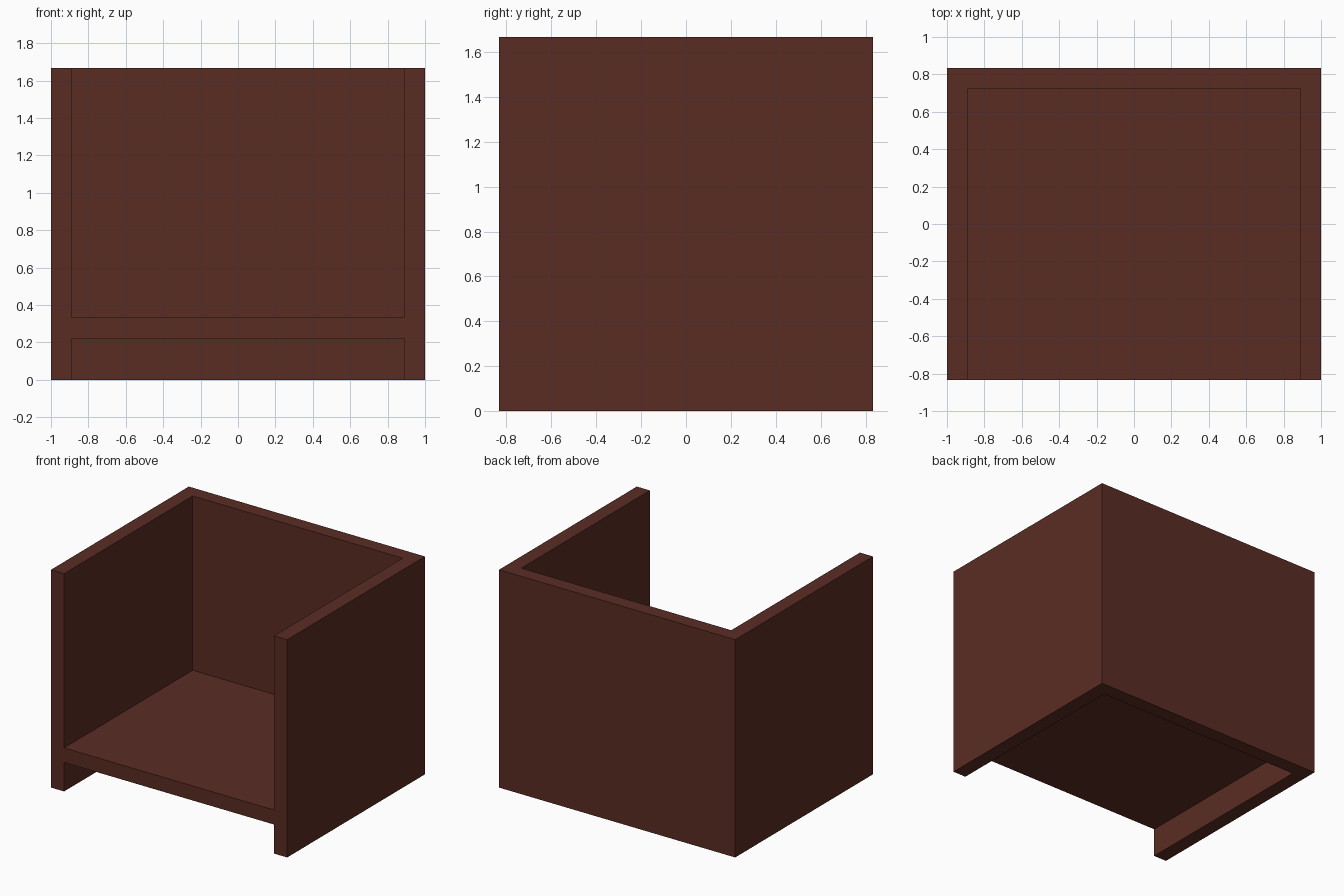
import bpy, bmesh

if "Cube" in bpy.data.objects:
    bpy.data.objects.remove(bpy.data.objects["Cube"])

W, D, H, T = 1.0, 0.8333, 1.6667, 0.1111   # half width, half depth, height, board thickness
SEAT_LOW, SEAT_TOP = 0.2222, 0.3333

wood = bpy.data.materials.new("dark red brown")
wood.diffuse_color = (0.102, 0.0252, 0.0168, 1)
wood.use_nodes = True
wood.node_tree.nodes["Principled BSDF"].inputs["Base Color"].default_value = wood.diffuse_color


def extrude_profile(name, points, z0, z1):
    """Extrude a flat x-y outline from z0 up to z1."""
    bm = bmesh.new()
    face = bm.faces.new([bm.verts.new((x, y, z0)) for x, y in points])
    new = bmesh.ops.extrude_face_region(bm, geom=[face])["geom"]
    bmesh.ops.translate(bm, vec=(0, 0, z1 - z0),
                        verts=[v for v in new if isinstance(v, bmesh.types.BMVert)])
    bmesh.ops.recalc_face_normals(bm, faces=bm.faces)
    mesh = bpy.data.meshes.new(name)
    bm.to_mesh(mesh)
    bm.free()
    mesh.materials.append(wood)
    obj = bpy.data.objects.new(name, mesh)
    bpy.context.collection.objects.link(obj)
    return obj


# Arms and back: one U-shaped wall, open to the front
extrude_profile("arms_and_back", [
    (-W, -D), (-W + T, -D), (-W + T, D - T), (W - T, D - T),
    (W - T, -D), (W, -D), (W, D), (-W, D)], 0, H)

# Seat board fitted between the walls, flush with the front
extrude_profile("seat", [
    (-W + T, -D), (W - T, -D), (W - T, D - T), (-W + T, D - T)], SEAT_LOW, SEAT_TOP)
